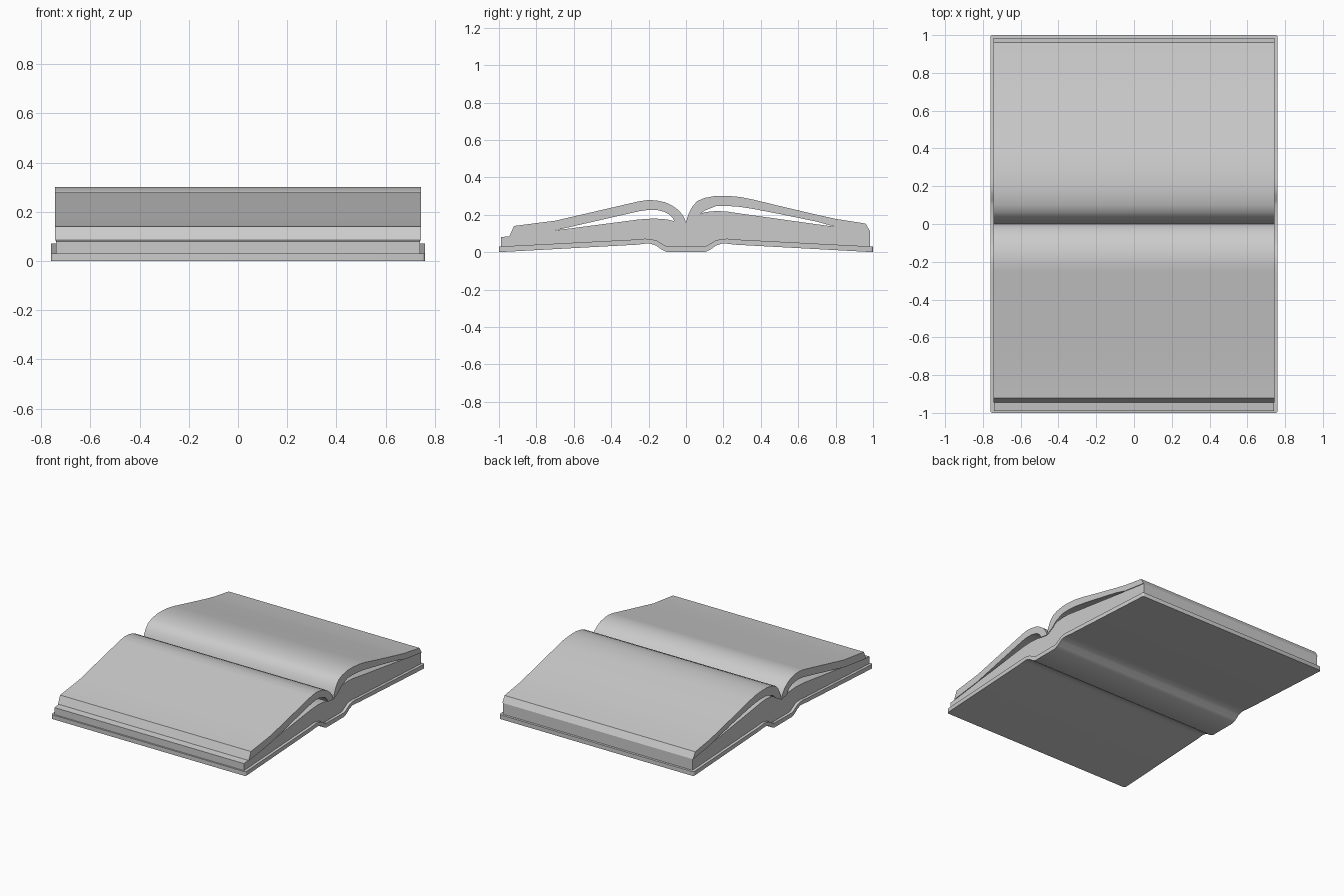
import bpy, bmesh, math

if "Cube" in bpy.data.objects:
    bpy.data.objects.remove(bpy.data.objects["Cube"])


def extrude_profile(name, profile, half_width, corner=0.0):
    """Extrude a closed (y, z) outline along x, optionally rounding the outer corners."""
    bm = bmesh.new()
    face = bm.faces.new([bm.verts.new((-half_width, y, z)) for y, z in profile])
    ext = bmesh.ops.extrude_face_region(bm, geom=[face])
    moved = [g for g in ext["geom"] if isinstance(g, bmesh.types.BMVert)]
    bmesh.ops.translate(bm, verts=moved, vec=(2 * half_width, 0, 0))
    if corner:
        ends = [e for e in bm.edges
                if all(abs(v.co.y) > 0.999 for v in e.verts)
                and abs(e.verts[0].co.x - e.verts[1].co.x) < 1e-5]
        bmesh.ops.bevel(bm, geom=ends, offset=corner, segments=3,
                        profile=0.5, affect='EDGES')
    bmesh.ops.recalc_face_normals(bm, faces=bm.faces)
    mesh = bpy.data.meshes.new(name)
    bm.to_mesh(mesh)
    bm.free()
    obj = bpy.data.objects.new(name, mesh)
    bpy.context.collection.objects.link(obj)
    bpy.ops.object.select_all(action='DESELECT')
    obj.select_set(True)
    bpy.context.view_layer.objects.active = obj
    bpy.ops.object.shade_smooth_by_angle(angle=math.radians(35))
    return obj


# Cover: thin board with a hump on each side of the spine
half_top = [(0.1, 0.03), (0.125, 0.042), (0.155, 0.061), (0.185, 0.07),
            (0.22, 0.072), (0.26, 0.068), (1.0, 0.03)]
half_bottom = [(0.1, 0.0), (0.13, 0.013), (0.16, 0.035), (0.19, 0.045),
               (0.22, 0.045), (0.26, 0.04), (1.0, 0.0)]


def mirrored(half):
    return [(-y, z) for y, z in reversed(half)] + half


extrude_profile("cover", mirrored(half_bottom) + mirrored(half_top)[::-1], 0.76, 0.012)

# Page block resting on the cover
block_bottom = [(-0.99, 0.03)] + mirrored(half_top)[1:-1] + [(0.985, 0.03)]
block_top = [(-0.99, 0.08), (-0.93, 0.087), (-0.71, 0.115), (-0.25, 0.175),
             (-0.17, 0.18), (-0.1, 0.175), (-0.06, 0.165), (0, 0.155),
             (0.06, 0.19), (0.075, 0.203), (0.1, 0.214), (0.16, 0.22),
             (0.22, 0.217), (0.3, 0.205), (0.75, 0.142), (0.985, 0.11)]
extrude_profile("page_block", block_bottom + block_top[::-1], 0.74)

# Raised leaves curling out from the gutter on each side
front_outer = [(0, 0.155), (-0.006, 0.175), (-0.016, 0.195), (-0.04, 0.225),
               (-0.075, 0.25), (-0.11, 0.266), (-0.155, 0.276), (-0.2, 0.279),
               (-0.25, 0.272), (-0.7, 0.168), (-0.92, 0.14), (-0.945, 0.083)]
front_inner = [(-0.71, 0.114), (-0.25, 0.219), (-0.2, 0.226), (-0.155, 0.225),
               (-0.12, 0.217), (-0.09, 0.203), (-0.073, 0.186), (-0.062, 0.164)]
extrude_profile("front_leaves", front_outer + front_inner, 0.745)

back_outer = [(0, 0.155), (0.006, 0.18), (0.016, 0.21), (0.035, 0.245),
              (0.06, 0.273), (0.1, 0.29), (0.16, 0.301), (0.22, 0.301),
              (0.29, 0.295), (0.36, 0.281), (0.5, 0.247), (0.7, 0.2),
              (0.8, 0.178), (0.96, 0.153), (0.985, 0.11)]
back_inner = [(0.8, 0.135), (0.7, 0.163), (0.5, 0.204), (0.36, 0.231),
              (0.29, 0.242), (0.22, 0.247), (0.16, 0.246), (0.1, 0.222),
              (0.075, 0.204), (0.06, 0.188)]
extrude_profile("back_leaves", back_outer + back_inner, 0.745)
